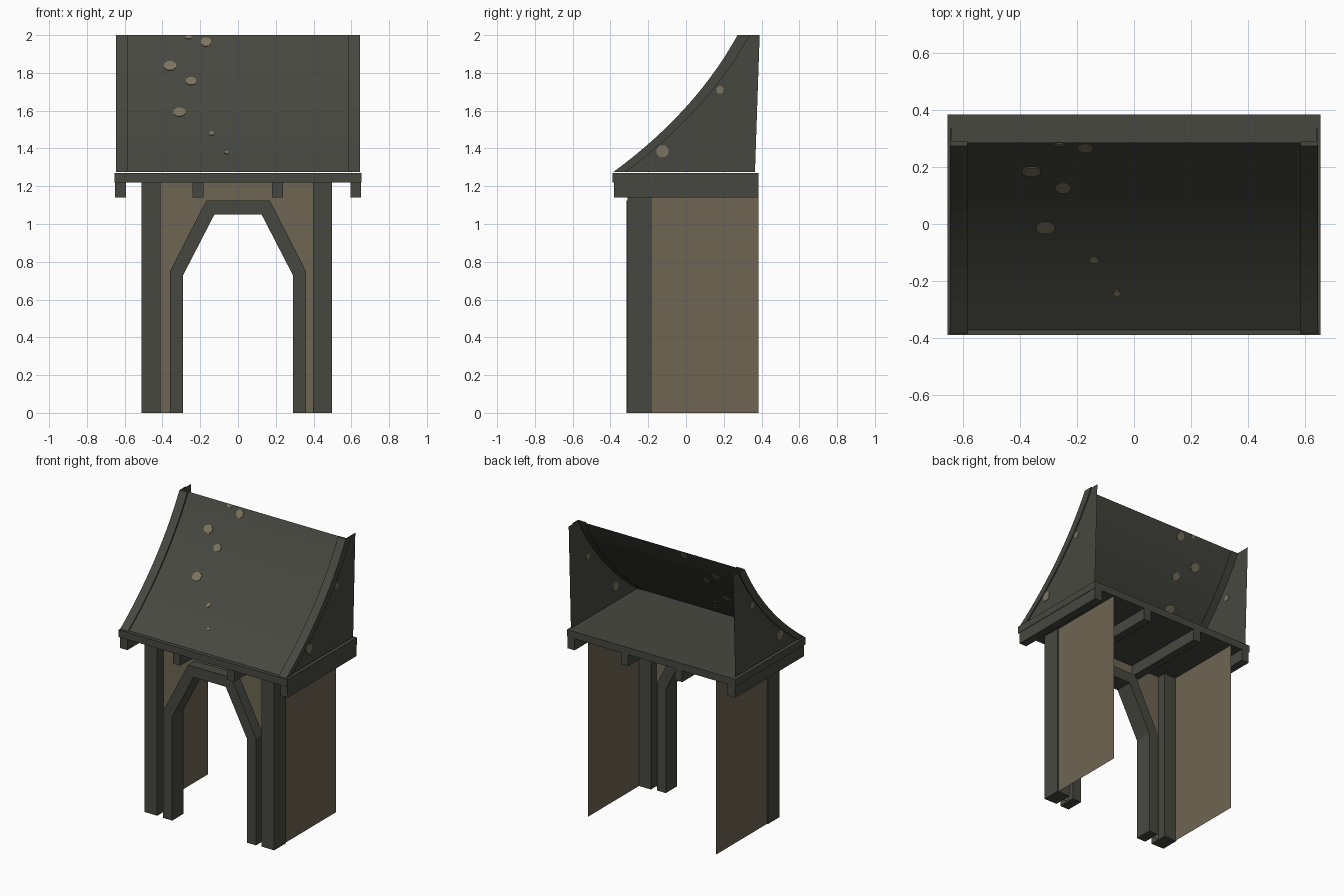
import bpy, bmesh, math
from mathutils import Vector, Matrix

if "Cube" in bpy.data.objects:
    bpy.data.objects.remove(bpy.data.objects["Cube"])


def material(name, rgb):
    m = bpy.data.materials.new(name)
    m.diffuse_color = (*rgb, 1)
    m.use_nodes = True
    m.node_tree.nodes["Principled BSDF"].inputs["Base Color"].default_value = m.diffuse_color
    return m


TIMBER = material("dark_timber", (0.062, 0.064, 0.051))
PLASTER = material("tan_plaster", (0.156, 0.133, 0.087))
LICHEN = material("pale_lichen", (0.195, 0.174, 0.112))


def make(name, verts, faces, mat, smooth=False, recalc=True):
    me = bpy.data.meshes.new(name)
    me.from_pydata(verts, [], faces)
    me.materials.append(mat)
    bm = bmesh.new()
    bm.from_mesh(me)
    if recalc:
        bmesh.ops.recalc_face_normals(bm, faces=bm.faces)
    for f in bm.faces:
        f.smooth = smooth
    bm.to_mesh(me)
    bm.free()
    ob = bpy.data.objects.new(name, me)
    bpy.context.collection.objects.link(ob)
    return ob


def box(name, x, y, z, mat=TIMBER):
    v = [(a, b, c) for a in x for b in y for c in z]
    f = [(0, 1, 3, 2), (4, 6, 7, 5), (0, 4, 5, 1), (2, 3, 7, 6), (0, 2, 6, 4), (1, 5, 7, 3)]
    return make(name, v, f, mat)


def ring_sweep(name, rings, mat):
    """Solid joining a row of four-cornered sections."""
    v = [p for r in rings for p in r]
    n = len(rings)
    f = [(4 * i + k, 4 * i + (k + 1) % 4, 4 * i + 4 + (k + 1) % 4, 4 * i + 4 + k)
         for i in range(n - 1) for k in range(4)]
    f += [(3, 2, 1, 0), tuple(4 * n - 4 + k for k in range(4))]
    return make(name, v, f, mat)


def strip(name, a, b, mat, smooth=False):
    """Surface between two rows of points."""
    n = len(a)
    f = [(i, i + 1, n + i + 1, n + i) for i in range(n - 1)]
    return make(name, a + b, f, mat, smooth, recalc=False)


# Roof curve in the y-z plane
P0, P1, P2 = Vector((-0.385, 1.275)), Vector((0.048, 1.592)), Vector((0.273, 2.0))
SEG = 14


def curve(t):
    return P0 * (1 - t) ** 2 + P1 * 2 * t * (1 - t) + P2 * t * t


CURVE = [curve(i / SEG) for i in range(SEG + 1)]
ROOF_SHIFT = 0.013

# Front posts and side walls
box("left_post", (-0.51, -0.41), (-0.31, -0.18), (0, 1.22))
box("right_post", (0.398, 0.498), (-0.31, -0.18), (0, 1.22))
for side, x, ys in (("left", -0.503, (0.383, -0.18)), ("right", 0.491, (-0.18, 0.383))):
    strip(side + "_wall", [(x, ys[0], 0), (x, ys[1], 0)],
          [(x, ys[0], 1.22), (x, ys[1], 1.22)], PLASTER)

# Door arch frame
half_out = [(-0.36, 0), (-0.36, 0.75), (-0.168, 1.125)]
half_in = [(-0.29, 0), (-0.29, 0.73), (-0.125, 1.05)]
half_wall = [(-0.42, 0), (-0.42, 0.75), (-0.42, 1.225)]


def mirrored(half):
    return half + [(-x, z) for x, z in reversed(half)]


outer, inner, edge = map(mirrored, (half_out, half_in, half_wall))
ring_sweep("door_arch", [[(a[0], -0.315, a[1]), (a[0], -0.19, a[1]),
                          (b[0], -0.19, b[1]), (b[0], -0.315, b[1])]
                         for a, b in zip(outer, inner)], TIMBER)

# Plaster panel round the arch
strip("front_panel", [(x, -0.24, z) for x, z in outer][::-1],
      [(x, -0.24, z) for x, z in edge][::-1], PLASTER)

# Floor slab and beams under it
box("floor_slab", (-0.655, 0.655), (-0.39, 0.385), (1.22, 1.27))
for i, x in enumerate((-0.65, -0.24, 0.18, 0.595)):
    box(f"floor_beam_{i + 1}", (x, x + 0.057), (-0.38, 0.385), (1.14, 1.22))

# Curved roof skin
strip("roof_skin", [(-0.64, p.x + ROOF_SHIFT, p.y) for p in CURVE][::-1],
      [(0.64, p.x + ROOF_SHIFT, p.y) for p in CURVE][::-1], TIMBER, True)


def back_edge(z):
    return 0.365 + 0.025 * (z - 1.27) / 0.73


def trim(name, x0, x1, depth):
    ring_sweep(name, [[(x0, p.x, p.y), (x1, p.x, p.y),
                       (x1, p.x + depth, p.y), (x0, p.x + depth, p.y)] for p in CURVE], TIMBER)


# Gable sides and roof edge trims
for side, s in (("left", -1), ("right", 1)):
    a = [(s * 0.638, p.x + 0.01, p.y) for p in CURVE]
    b = [(s * 0.638, back_edge(p.y), p.y) for p in CURVE]
    strip(side + "_gable", *((a, b) if s < 0 else (b, a)), TIMBER)
    trim(side + "_top_trim", s * 0.585, s * 0.645, 0.016)
    trim(side + "_side_trim", s * 0.638, s * 0.646, 0.064)


def patch(name, centre, axis_u, axis_v, ru, rv):
    """Thin eight-sided plate showing on both faces of a sheet."""
    u, v = Vector(axis_u).normalized(), Vector(axis_v).normalized()
    n = u.cross(v)
    pts = []
    for k in (-0.004, 0.004):
        for i in range(8):
            a = math.tau * (i + 0.5) / 8
            pts.append(Vector(centre) + u * ru * math.cos(a) + v * rv * math.sin(a) + n * k)
    f = [(i, (i + 1) % 8, 8 + (i + 1) % 8, 8 + i) for i in range(8)]
    f += [tuple(range(7, -1, -1)), tuple(range(8, 16))]
    make(name, [tuple(p) for p in pts], f, LICHEN)


# Lichen patches on the roof: x, y, half width, half length
for i, (x, y, ru, rv) in enumerate([
        (-0.36, 0.185, 0.035, 0.03), (-0.248, 0.127, 0.029, 0.028),
        (-0.31, -0.013, 0.035, 0.032), (-0.17, 0.265, 0.029, 0.029),
        (-0.262, 0.279, 0.018, 0.011), (-0.14, -0.125, 0.015, 0.016),
        (-0.06, -0.24, 0.011, 0.012)]):
    t = min((k / 400 for k in range(401)), key=lambda k: abs(curve(k).x + ROOF_SHIFT - y))
    p, d = curve(t), curve(t + 0.01) - curve(t - 0.01)
    patch(f"roof_lichen_{i + 1}", (x, p.x + ROOF_SHIFT, p.y), (1, 0, 0), (0, d.x, d.y), ru, rv)

# Lichen patches on the gables
for side, s in (("left", -1), ("right", 1)):
    for i, (y, z, r) in enumerate([(0.18, 1.71, 0.021), (-0.125, 1.385, 0.034)]):
        patch(f"{side}_gable_lichen_{i + 1}", (s * 0.638, y, z), (0, 1, 0), (0, 0, 1), r, r)
